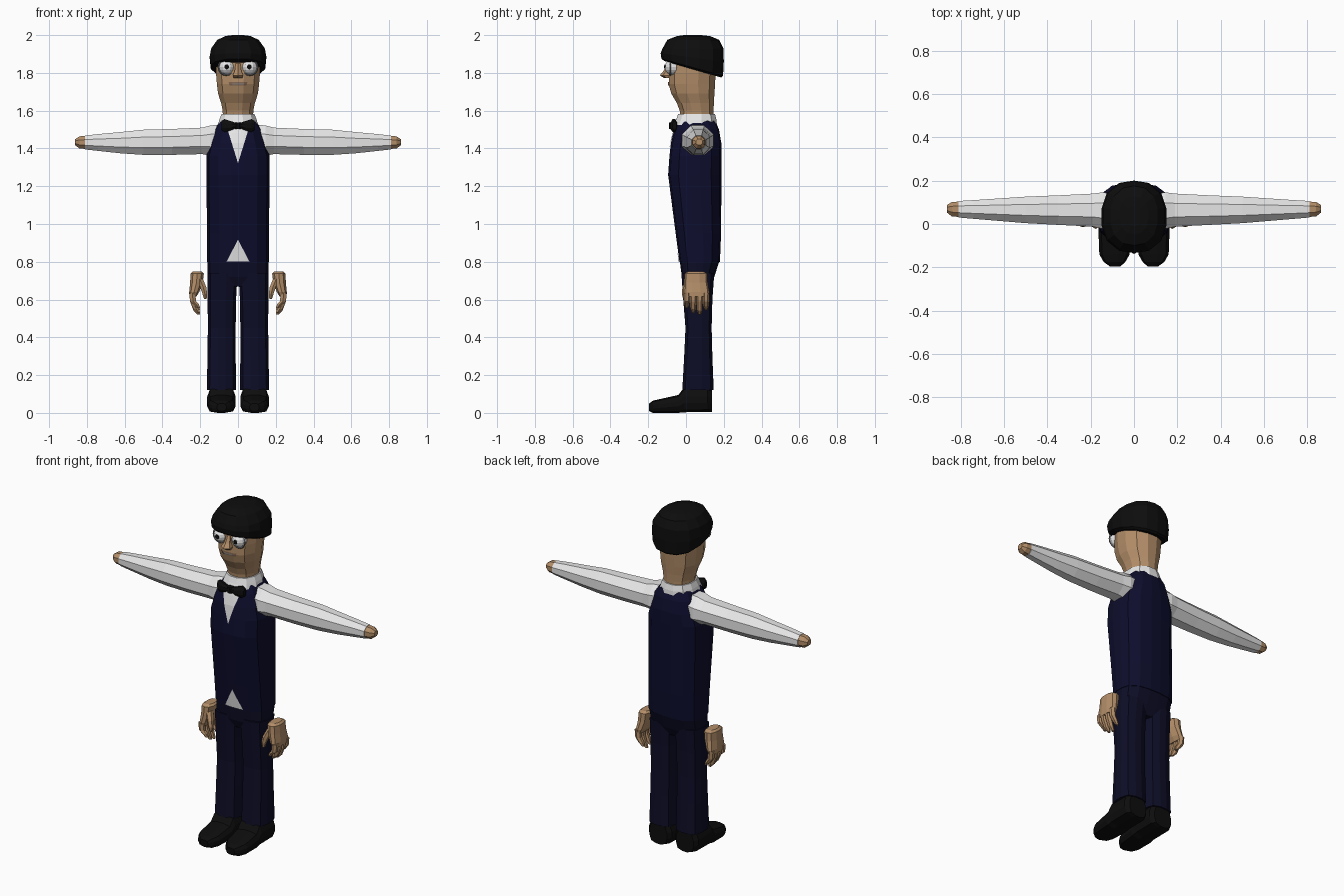
import bpy, bmesh, math
from mathutils import Vector
from mathutils.bvhtree import BVHTree


def material(name, r, g, b):
    m = bpy.data.materials.new(name)
    m.diffuse_color = (r, g, b, 1)
    return m


NAVY = material("navy vest", 0.004, 0.004, 0.026)
TROUSER = material("dark navy trousers", 0.004, 0.004, 0.020)
BLACK = material("black", 0.004, 0.004, 0.004)
SKIN = material("skin", 0.45, 0.27, 0.14)
WHITE = material("white", 0.8, 0.8, 0.8)
GREY = material("grey frame", 0.22, 0.22, 0.22)
LIP = material("lip brown", 0.22, 0.13, 0.08)


def finish(bm, name, mat, mirror=False):
    bmesh.ops.recalc_face_normals(bm, faces=bm.faces)
    me = bpy.data.meshes.new(name)
    bm.to_mesh(me)
    bm.free()
    me.materials.append(mat)
    ob = bpy.data.objects.new(name, me)
    bpy.context.collection.objects.link(ob)
    if mirror:
        ob.modifiers.new("mirror", "MIRROR").use_mirror_merge = False
    return ob


def loft(name, rings, mat, axis="z", n=12, p=2.0, mirror=False, warp=None):
    """Each ring: position on the axis, then the low and high extents across it."""
    bm = bmesh.new()
    loops = []
    for pos, a0, a1, b0, b1 in rings:
        loop = []
        for i in range(n):
            t = 2 * math.pi * (i + 0.5) / n
            c, s = math.cos(t), math.sin(t)
            k = (abs(c) ** p + abs(s) ** p) ** (-1 / p)
            # widen so that the flat sides reach the given extents
            k /= math.cos(math.pi / n) if p < 2.6 else 1
            a = (a0 + a1) / 2 + (a1 - a0) / 2 * c * k
            b = (b0 + b1) / 2 + (b1 - b0) / 2 * s * k
            co = Vector({"z": (a, b, pos), "x": (pos, a, b), "y": (a, pos, b)}[axis])
            loop.append(bm.verts.new(warp(co) if warp else co))
        loops.append(loop)
    for l0, l1 in zip(loops, loops[1:]):
        for i in range(n):
            j = (i + 1) % n
            bm.faces.new((l0[i], l0[j], l1[j], l1[i]))
    bm.faces.new(loops[0])
    bm.faces.new(loops[-1])
    return finish(bm, name, mat, mirror)


def plate(name, low, high, target, mat, cols=6, steps=8):
    """Thin patch hugging the front of the target; ends are (z, half width)."""
    bm = bmesh.new()
    src = bmesh.new()
    src.from_mesh(target.data)
    tree = BVHTree.FromBMesh(src)
    rows = []
    for r in range(steps + 1):
        f = r / steps
        z, w = low[0] + (high[0] - low[0]) * f, low[1] + (high[1] - low[1]) * f
        row = []
        for c in range(cols + 1):
            x = w * (2 * c / cols - 1)
            hit = tree.ray_cast(Vector((x, -1, z)), Vector((0, 1, 0)))[0]
            row.append(bm.verts.new((x, (hit.y if hit else 0) - 0.004, z)))
        rows.append(row)
    for r0, r1 in zip(rows, rows[1:]):
        for c in range(cols):
            bm.faces.new((r0[c], r0[c + 1], r1[c + 1], r1[c]))
    src.free()
    ob = finish(bm, name, mat)
    if sum(q.normal.y for q in ob.data.polygons) > 0:
        ob.data.flip_normals()
    return ob


def ball(name, centre, r, mat, scale=(1, 1, 1), u=12, v=8):
    bm = bmesh.new()
    bmesh.ops.create_uvsphere(bm, u_segments=u, v_segments=v, radius=r)
    bmesh.ops.scale(bm, vec=scale, verts=bm.verts)
    bmesh.ops.translate(bm, vec=centre, verts=bm.verts)
    return finish(bm, name, mat, True)


# Vest with narrowing shoulders
vest = loft("vest", [
    (0.80, -.165, .165, -.035, .180), (0.95, -.165, .165, -.055, .186),
    (1.26, -.167, .167, -.095, .188), (1.36, -.167, .167, -.088, .188),
    (1.43, -.148, .148, -.080, .187), (1.50, -.125, .125, -.062, .175),
    (1.54, -.100, .100, -.045, .158), (1.555, -.085, .085, -.030, .145)],
    NAVY, n=16, p=3)
plate("shirt_front", (1.325, 0.001), (1.535, 0.066), vest, WHITE)
plate("shirt_tail", (0.802, 0.060), (0.915, 0.001), vest, WHITE)

# Hips and trouser legs
loft("hips", [(0.67, -.150, .150, 0, .125), (0.72, -.160, .160, -.022, .150),
              (0.81, -.163, .163, -.034, .179)], TROUSER, n=16, p=3)
loft("trouser_leg", [(0.12, .010, .165, -.020, .147), (0.30, .012, .162, -.010, .140),
                     (0.45, .012, .160, -.003, .136), (0.60, .010, .161, -.015, .140),
                     (0.74, .002, .162, -.025, .150)], TROUSER, n=12, p=3.2, mirror=True)

# Shoes, heel to toe
loft("shoe", [(.137, .030, .145, .005, .125), (.115, .012, .163, .005, .135),
              (-.01, .012, .163, .003, .135), (-.04, .012, .164, 0, .095),
              (-.14, .020, .160, 0, .073), (-.175, .040, .140, 0, .065),
              (-.195, .062, .112, .010, .050)], BLACK, axis="y", n=12, p=3.4, mirror=True)

# Sleeves with bare stub ends
loft("sleeve", [(.10, -.015, .140, 1.365, 1.525), (.145, -.022, .146, 1.362, 1.522),
                (.19, -.012, .140, 1.370, 1.510), (.35, -.004, .132, 1.366, 1.503),
                (.50, .004, .126, 1.366, 1.499), (.62, .014, .118, 1.374, 1.487),
                (.74, .024, .110, 1.387, 1.476), (.81, .030, .106, 1.395, 1.468)],
     WHITE, axis="x", n=8, mirror=True)
loft("arm_end", [(.80, .032, .104, 1.397, 1.467), (.84, .035, .101, 1.400, 1.464),
                 (.862, .052, .088, 1.417, 1.449)], SKIN, axis="x", n=8, mirror=True)

# Hands: palm, four curled fingers and a thumb
loft("palm", [(.748, .190, .240, .010, .095), (.738, .180, .252, -.008, .113),
              (.69, .186, .254, -.010, .115), (.64, .205, .259, -.014, .124),
              (.615, .220, .258, -.010, .122)], SKIN, n=10, p=2.6, mirror=True)
for i, tip in enumerate((.555, .530, .522, .545)):
    y = .004 + i * .034
    loft(f"finger_{i + 1}", [(.635, .226, .258, y - .016, y + .016),
                             (.59, .222, .254, y - .015, y + .015),
                             (tip + .02, .207, .236, y - .013, y + .013),
                             (tip, .200, .216, y - .007, y + .007)], SKIN, n=6, mirror=True)
loft("thumb", [(.71, .186, .220, .000, .045), (.665, .168, .200, -.016, .022),
               (.63, .163, .188, -.020, .010), (.603, .166, .180, -.014, .002)],
     SKIN, n=6, mirror=True)

# Neck and head
head = loft("head", [
    (1.54, -.078, .078, -.025, .145), (1.60, -.080, .080, -.032, .145),
    (1.64, -.088, .088, -.047, .146), (1.69, -.104, .104, -.076, .149),
    (1.74, -.110, .110, -.090, .152), (1.80, -.115, .115, -.088, .155),
    (1.90, -.115, .115, -.085, .155)], SKIN, n=12, p=2.3)
plate("mouth", (1.733, .045), (1.752, .050), head, LIP, steps=2)
plate("teeth", (1.738, .030), (1.745, .030), head, GREY, steps=2).location.y = -.002
loft("nose", [(1.772, -.022, .022, -.112, -.070), (1.787, -.028, .028, -.134, -.070),
              (1.81, -.018, .018, -.116, -.070), (1.85, -.012, .012, -.095, -.070)],
     SKIN, n=6)

# Hair cap, rim slopes down toward the back
def slope_rim(v):
    weight = max(0, min(1, (1.93 - v.z) / .11))
    v.z -= weight * .29 * (v.y - .05)
    return v


loft("hair", [(1.815, -.128, .128, -.110, .182), (1.825, -.142, .142, -.126, .192),
              (1.88, -.148, .148, -.130, .196), (1.93, -.140, .140, -.120, .194),
              (1.975, -.108, .108, -.095, .172), (1.995, -.065, .065, -.045, .125),
              (2.0, -.030, .030, -.010, .080)], BLACK, n=14, p=2.4, warp=slope_rim)

# Eyes, pupils and round frames
ball("eye", (.060, -.072, 1.83), .041, WHITE)
ball("pupil", (.060, -.112, 1.832), .013, BLACK, (1, .3, 1), 10, 6)
bpy.ops.mesh.primitive_torus_add(major_segments=16, minor_segments=4, major_radius=.042,
                                 minor_radius=.004, location=(0, 0, 0))
rim = bpy.context.object
rim.name = "eye_frame"
for v in rim.data.vertices:
    x, y, z = v.co
    v.co = (x + .062, z - .084, y + 1.83)
rim.data.materials.append(GREY)
rim.modifiers.new("mirror", "MIRROR")

# Collar and bow tie
loft("collar", [(1.525, -.104, .104, -.064, .162), (1.55, -.098, .098, -.052, .160),
                (1.582, -.086, .086, -.040, .152)], WHITE, n=12, p=2.3)
loft("bow_wing", [(.008, -.084, -.058, 1.508, 1.534), (.035, -.088, -.052, 1.496, 1.544),
                  (.072, -.082, -.046, 1.486, 1.556), (.088, -.072, -.050, 1.498, 1.546)],
     BLACK, axis="x", n=8, p=3, mirror=True)
loft("bow_knot", [(1.503, -.016, .016, -.090, -.050), (1.538, -.016, .016, -.090, -.050)],
     BLACK, n=8, p=3)
